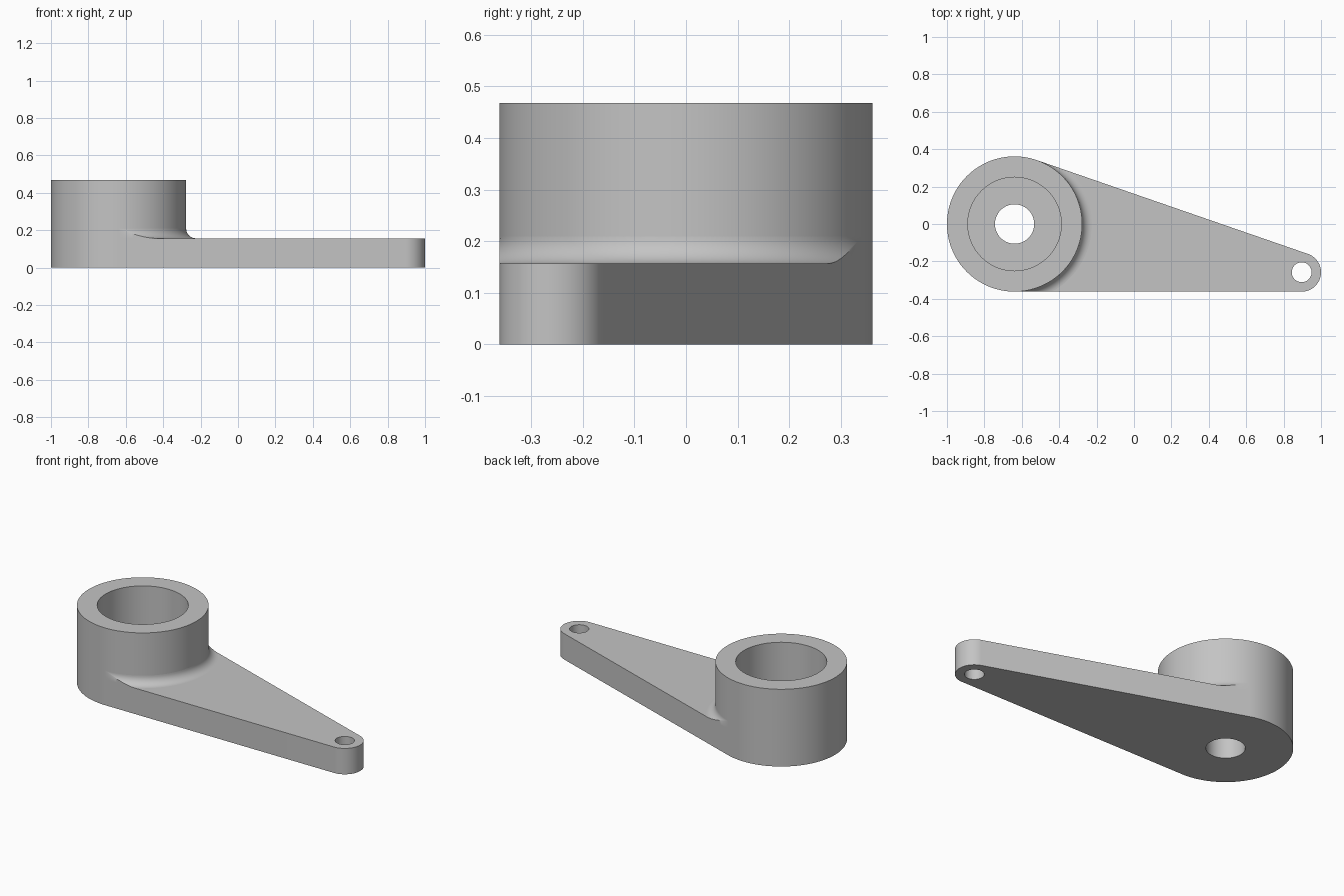
import bpy, bmesh
from math import sin, cos, acos, atan2, pi, hypot, radians

cube = bpy.data.objects.get("Cube")
if cube:
    bpy.data.objects.remove(cube, do_unlink=True)

# Main dimensions
BOSS_X, BOSS_R, BOSS_H = -0.6385, 0.3615, 0.468
BORE_R, SHAFT_R = 0.25, 0.105
END_X, END_Y, END_R, PIN_R = 0.8965, -0.258, 0.1035, 0.053
PLATE_T, FILLET = 0.157, 0.052

# Directions of the two tangent walls of the arm
LOW = -pi / 2
HIGH = pi / 2 + 2 * atan2(END_Y, END_X - BOSS_X)

grey = bpy.data.materials.new("plain grey")
grey.use_nodes = True
colour = (0.55, 0.55, 0.55, 1)
grey.diffuse_color = colour
grey.node_tree.nodes["Principled BSDF"].inputs["Base Color"].default_value = colour


def make_object(name, bm):
    bmesh.ops.remove_doubles(bm, verts=bm.verts[:], dist=0.00001)
    bmesh.ops.recalc_face_normals(bm, faces=bm.faces[:])
    mesh = bpy.data.meshes.new(name)
    bm.to_mesh(mesh)
    bm.free()
    mesh.materials.append(grey)
    obj = bpy.data.objects.new(name, mesh)
    bpy.context.collection.objects.link(obj)
    return obj


def smooth(obj):
    bpy.ops.object.select_all(action="DESELECT")
    obj.select_set(True)
    bpy.context.view_layer.objects.active = obj
    bpy.ops.object.shade_smooth_by_angle(angle=radians(30))


def arc(x, y, r, start, end, steps):
    angles = [start + (end - start) * i / steps for i in range(steps + 1)]
    return [(x + r * cos(a), y + r * sin(a)) for a in angles]


# Boss: turned ring with a wide bore above a narrow shaft hole
bm = bmesh.new()
profile = [(SHAFT_R, 0), (BOSS_R, 0), (BOSS_R, BOSS_H), (BORE_R, BOSS_H),
           (BORE_R, PLATE_T), (SHAFT_R, PLATE_T)]
points = [bm.verts.new((BOSS_X + r, 0, z)) for r, z in profile]
edges = [bm.edges.new((points[i - 1], points[i])) for i in range(len(points))]
bmesh.ops.spin(bm, geom=points + edges, cent=(BOSS_X, 0, 0), axis=(0, 0, 1),
               angle=2 * pi, steps=128, use_merge=True)
smooth(make_object("boss", bm))

# Arm: tapered plate tangent to the boss, with a rounded tip
bm = bmesh.new()
outline = arc(END_X, END_Y, END_R, LOW, HIGH, 40)
outline += arc(BOSS_X, 0, BOSS_R, HIGH, HIGH, 1)[:1]
outline += arc(BOSS_X, 0, BOSS_R - 0.05, HIGH, LOW, 40)
outline += arc(BOSS_X, 0, BOSS_R, LOW, LOW, 1)[:1]
face = bm.faces.new([bm.verts.new((x, y, 0)) for x, y in outline])
raised = bmesh.ops.extrude_face_region(bm, geom=[face])["geom"]
bmesh.ops.translate(bm, vec=(0, 0, PLATE_T),
                    verts=[v for v in raised if isinstance(v, bmesh.types.BMVert)])
arm = make_object("arm", bm)

# Pin hole through the tip
bm = bmesh.new()
bmesh.ops.create_cone(bm, cap_ends=True, segments=48, radius1=PIN_R,
                      radius2=PIN_R, depth=1)
bmesh.ops.translate(bm, verts=bm.verts[:], vec=(END_X, END_Y, 0))
cutter = make_object("pin_hole_cutter", bm)
cutter.hide_render = True
cut = arm.modifiers.new("pin hole", "BOOLEAN")
cut.operation, cut.solver, cut.object = "DIFFERENCE", "EXACT", cutter
bpy.context.view_layer.objects.active = arm
bpy.ops.object.modifier_apply(modifier=cut.name)
bpy.data.objects.remove(cutter, do_unlink=True)
smooth(arm)

# Fillet: concave sweep around the boss, trimmed flush with the arm walls
bm = bmesh.new()
rows, COLS, STEPS = [], 120, 10
for i in range(COLS + 1):
    a = LOW + (HIGH - LOW) * i / COLS
    wall = BOSS_R / max(cos(a - LOW), cos(a - HIGH))
    reach = min(wall, BOSS_R + FILLET)
    sweep = acos(min(1, (BOSS_R + FILLET - reach) / FILLET))
    section = [(BOSS_R + FILLET * (1 - cos(sweep * j / STEPS)),
                PLATE_T + FILLET * (1 - sin(sweep * j / STEPS)))
               for j in range(STEPS + 1)]
    section.append((reach, PLATE_T))
    rows.append([bm.verts.new((BOSS_X + r * cos(a), r * sin(a), z))
                 for r, z in section])
for a, b in zip(rows, rows[1:]):
    for j in range(STEPS + 1):
        bm.faces.new((a[j], a[j + 1], b[j + 1], b[j]))
bmesh.ops.dissolve_degenerate(bm, dist=0.00001, edges=bm.edges[:])
smooth(make_object("fillet", bm))
